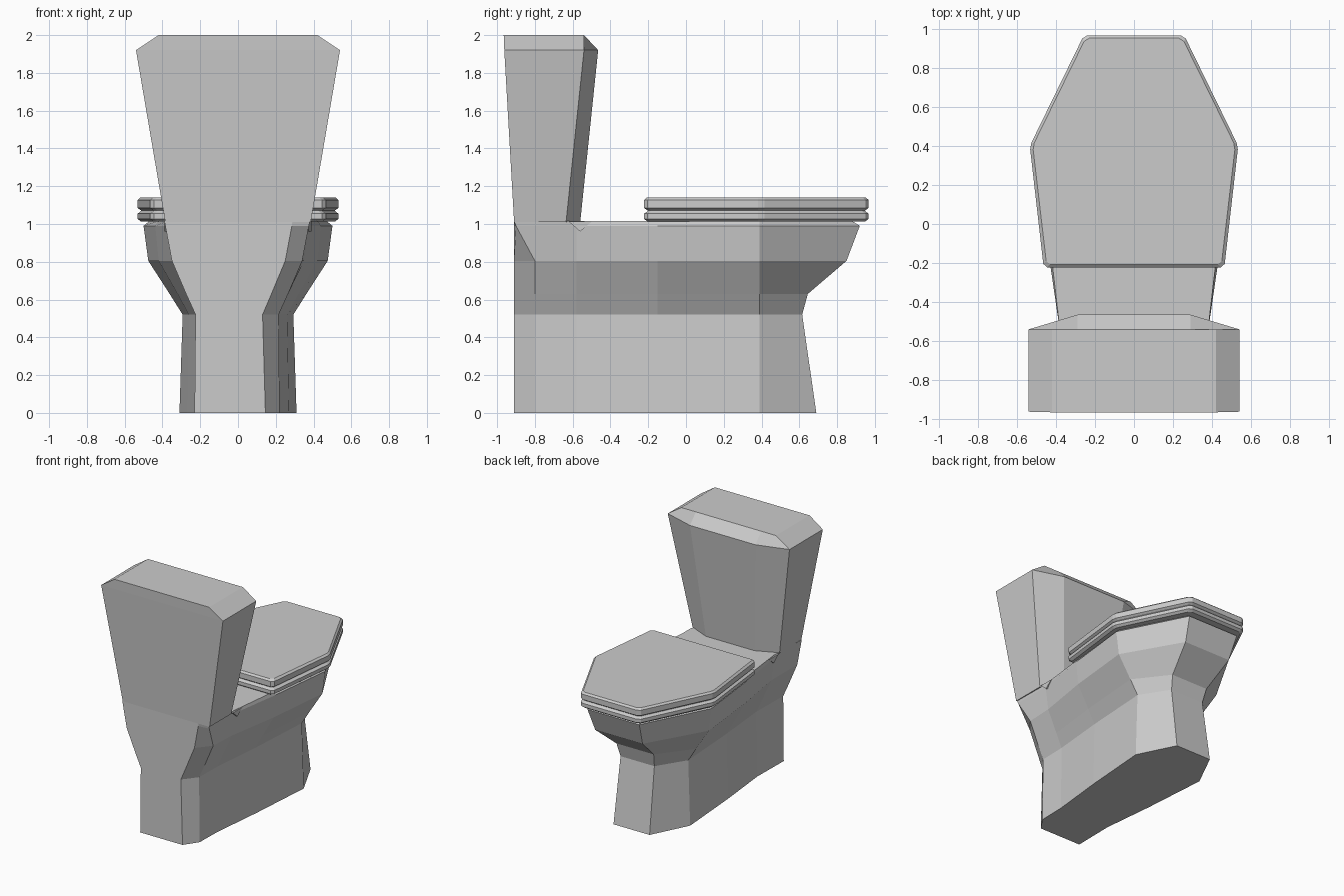
import bpy, bmesh
from mathutils import Vector

if "Cube" in bpy.data.objects:
    bpy.data.objects.remove(bpy.data.objects["Cube"])


def loft(name, rings):
    """Skin a stack of closed 3D rings with equal point counts and cap both ends."""
    bm = bmesh.new()
    vs = [[bm.verts.new(p) for p in r] for r in rings]
    n = len(rings[0])
    for a, b in zip(vs, vs[1:]):
        for i in range(n):
            j = (i + 1) % n
            bm.faces.new((a[i], a[j], b[j], b[i]))
    bm.faces.new(vs[0][::-1])
    bm.faces.new(vs[-1])
    bmesh.ops.remove_doubles(bm, verts=bm.verts, dist=1e-4)
    bmesh.ops.recalc_face_normals(bm, faces=bm.faces)
    me = bpy.data.meshes.new(name)
    bm.to_mesh(me)
    bm.free()
    ob = bpy.data.objects.new(name, me)
    bpy.context.collection.objects.link(ob)
    return ob


def mirrored(half):
    return half + [(-x, y) for x, y in reversed(half)]


def at(points, z):
    return [(x, y, z) for x, y in points]


# pedestal and bowl: half-width of each column, chamfer y, rim y, front y per level
def body_ring(z, xs, y_chamfer, y_mid, y_front):
    ys = [-0.91, y_chamfer, -0.58, -0.15, y_mid, y_front]
    pts = mirrored(list(zip(xs, ys)))
    pts[10] = (-xs[1] - 0.01, -0.91)      # left rear corner stays square
    return at(pts, z)


loft("bowl_and_pedestal", [
    body_ring(0.00, [0.145, 0.22, 0.225, 0.27, 0.31, 0.16], -0.80, 0.39, 0.69),
    body_ring(0.52, [0.13, 0.215, 0.22, 0.26, 0.293, 0.15], -0.80, 0.39, 0.615),
    body_ring(0.63, [0.177, 0.265, 0.27, 0.32, 0.362, 0.165], -0.80, 0.39, 0.645),
    body_ring(0.805, [0.25, 0.34, 0.35, 0.42, 0.475, 0.21], -0.80, 0.39, 0.85),
    body_ring(0.99, [0.285, 0.375, 0.375, 0.438, 0.50, 0.23], -0.90, 0.39, 0.92),
    body_ring(1.015, [0.288, 0.38, 0.375, 0.425, 0.47, 0.215], -0.91, 0.39, 0.88),
])

# tank: flared, front corners cut, bevelled top
loft("tank", [
    at(mirrored([(0.385, -0.91), (0.385, -0.635), (0.215, -0.56)]), 1.01),
    at(mirrored([(0.54, -0.962), (0.54, -0.54), (0.29, -0.465)]), 1.92),
    at(mirrored([(0.42, -0.965), (0.42, -0.54), (0.29, -0.54)]), 2.00),
])

# small wedges beside the foot of the tank
wedge = [(-0.62, 1.012), (-0.50, 1.012), (-0.56, 0.96)]
for side, label in ((1, "right"), (-1, "left")):
    loft("hinge_wedge_" + label,
         [[(side * x, y, z) for y, z in wedge] for x in (0.32, 0.388)])


# seat and lid: six-sided outline with clipped corners and bevelled rims
def clip_corners(points, cut):
    out = []
    for i, p in enumerate(points):
        p = Vector(p)
        for q in (points[i - 1], points[(i + 1) % len(points)]):
            out.append(tuple(p + (Vector(q) - p).normalized() * cut))
    return out


def slab(name, levels):
    rings = []
    for z, inset in levels:
        half = [(0.463 - inset, -0.222 + inset), (0.534 - inset, 0.40),
                (0.257 - inset * 0.6, 0.967 - inset)]
        rings.append(at(clip_corners(mirrored(half), 0.018), z))
    loft(name, rings)


slab("seat", [(1.012, 0.02), (1.027, 0.0), (1.055, 0.0), (1.066, 0.016), (1.072, 0.02)])
slab("lid", [(1.071, 0.02), (1.085, 0.0), (1.127, 0.0), (1.14, 0.015)])
